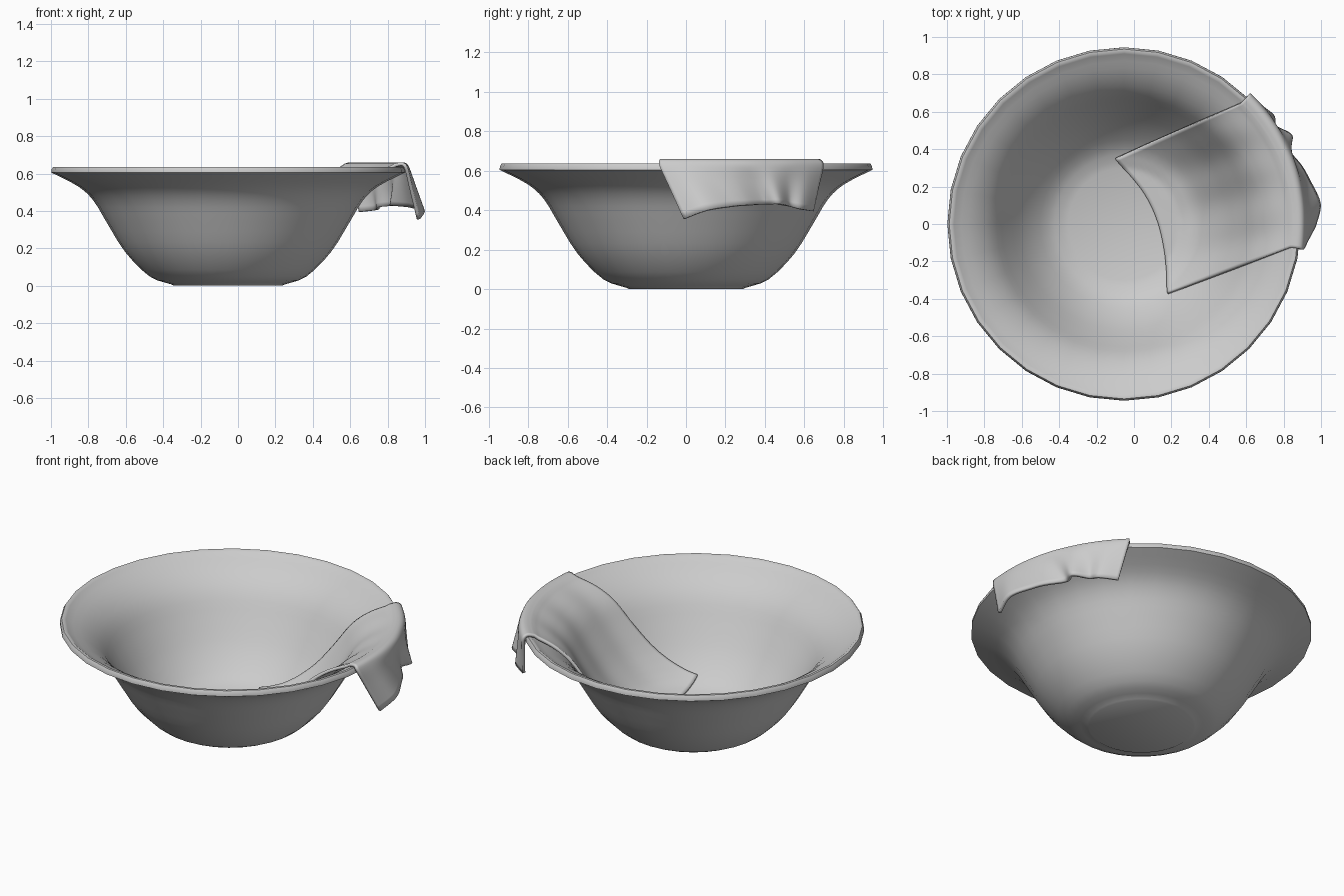
import bpy, bmesh, math
from mathutils import Vector

if "Cube" in bpy.data.objects:
    bpy.data.objects.remove(bpy.data.objects["Cube"])

CX = -0.053   # bowl axis
SEG = 32


def spline(pts, n):
    """Catmull-Rom through pts, n steps per span."""
    p = [Vector(q) for q in pts]
    p = [2 * p[0] - p[1]] + p + [2 * p[-1] - p[-2]]
    out = []
    for i in range(1, len(p) - 2):
        a, b, c, d = p[i - 1:i + 3]
        for k in range(n):
            t = k / n
            out.append(0.5 * (2 * b + (c - a) * t + (2 * a - 5 * b + 4 * c - d) * t * t
                              + (3 * b - a - 3 * c + d) * t ** 3))
    return out + [p[-2]]


def sample(curve, u):
    f = u * (len(curve) - 1)
    i = min(int(f), len(curve) - 2)
    return curve[i].lerp(curve[i + 1], f - i)


def make_object(name, bm):
    bmesh.ops.recalc_face_normals(bm, faces=bm.faces)
    me = bpy.data.meshes.new(name)
    bm.to_mesh(me)
    bm.free()
    ob = bpy.data.objects.new(name, me)
    bpy.context.collection.objects.link(ob)
    bpy.context.view_layer.objects.active = ob
    ob.select_set(True)
    bpy.ops.object.shade_smooth_by_angle(angle=math.radians(50))
    ob.select_set(False)
    return ob


# Bowl: lathed outer wall, rolled lip and inner wall
outer = spline([(0.30, 0.006), (0.42, 0.05), (0.55, 0.18), (0.65, 0.34),
                (0.72, 0.455), (0.80, 0.53), (0.945, 0.605)], 3)
inner = spline([(0.91, 0.628), (0.80, 0.565), (0.71, 0.48), (0.63, 0.35),
                (0.53, 0.20), (0.41, 0.08), (0.30, 0.035)], 3)
lip = [Vector((0.944, 0.622)), Vector((0.935, 0.636)), Vector((0.92, 0.636))]
bm = bmesh.new()
rings = []
for r, z in [Vector((0.29, 0.0))] + outer + lip + inner:
    rings.append([bm.verts.new((CX + r * math.cos(a), r * math.sin(a), z))
                  for a in (2 * math.pi * i / SEG for i in range(SEG))])
for lo, hi in zip(rings, rings[1:]):
    for i in range(SEG):
        j = (i + 1) % SEG
        bm.faces.new((lo[i], lo[j], hi[j], hi[i]))
bm.faces.new(rings[0])
bm.faces.new(rings[-1])
make_object("bowl", bm)


def bowl_height(r):
    pts = inner[::-1]
    if r <= pts[0].x:
        return pts[0].y
    for a, b in zip(pts, pts[1:]):
        if r <= b.x:
            return a.y + (b.y - a.y) * (r - a.x) / (b.x - a.x)
    return 0.634


# Cloth: lies inside the bowl, bends over the lip and hangs in folds
NS, NT = 56, 36
tail = spline([(0.18, -0.37, 0), (0.17, -0.2, 0), (0.13, 0.0, 0),
               (0.05, 0.17, 0), (-0.10, 0.35, 0)], 8)
hem = spline([(0.965, -0.01, 0.355), (0.99, 0.11, 0.40), (0.93, 0.24, 0.42),
              (0.89, 0.31, 0.425), (0.82, 0.40, 0.43), (0.84, 0.47, 0.43),
              (0.755, 0.52, 0.42), (0.74, 0.58, 0.405), (0.65, 0.64, 0.395)], 6)
bm = bmesh.new()
rows = []
for i in range(NS + 1):
    s = i / NS
    ang = math.radians(-8 + 54 * s)

    def at_rim(r, z):
        return Vector((CX + r * math.cos(ang), r * math.sin(ang), z))

    a, b = sample(tail, s), at_rim(0.90, 0)
    line = []
    for k in range(NT):
        t = k / NT
        p = a.lerp(b, t)
        r = math.hypot(p.x - CX, p.y)
        wrinkle = 0.008 * math.sin(s * 22 + 2 * t) * math.sin(math.pi * t) * t
        p.z = bowl_height(r) + 0.018 + 0.018 * math.sin(math.pi * t) + wrinkle
        line.append(p)
    h = sample(hem, s)
    top = at_rim(0.962, 0.625)
    line += spline([at_rim(0.90, 0.644), at_rim(0.94, 0.650), top,
                    top.lerp(h, 0.4), h], 5)
    rows.append([bm.verts.new(p) for p in line])
for u, v in zip(rows, rows[1:]):
    for k in range(len(u) - 1):
        bm.faces.new((u[k], u[k + 1], v[k + 1], v[k]))
cloth = make_object("draped_cloth", bm)
mod = cloth.modifiers.new("thickness", 'SOLIDIFY')
mod.thickness = 0.018
mod.offset = 0
